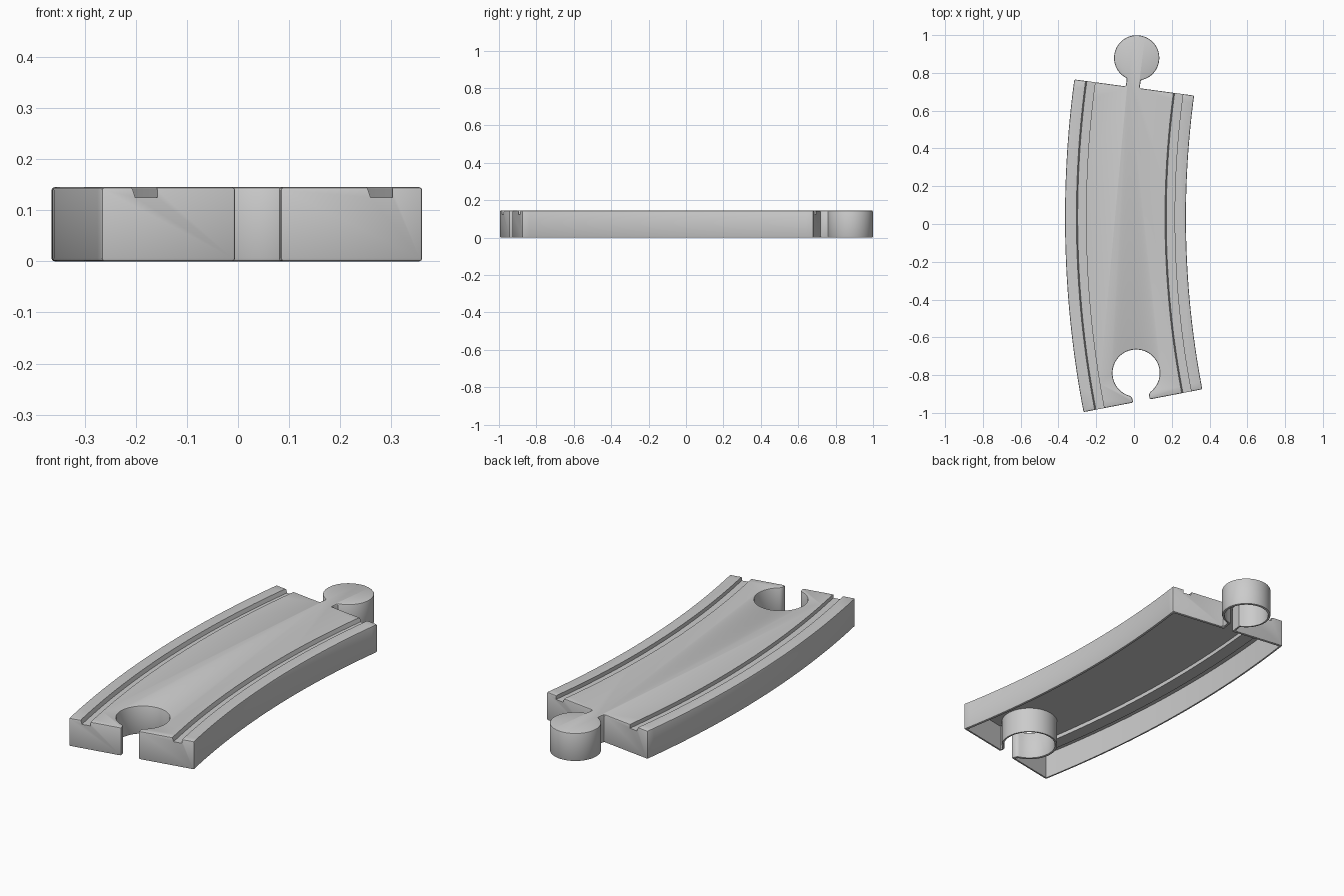
import bpy, bmesh
from math import sin, cos, asin, atan2, sqrt, pi, radians
from mathutils import Vector

if "Cube" in bpy.data.objects:
    bpy.data.objects.remove(bpy.data.objects["Cube"])

CX, CY = 5.1, 0.035                      # centre of the bend
R_IN, R_MID, R_OUT = 4.825, 5.153, 5.465
A0, A1 = radians(-10.87), radians(7.68)  # end angles
H, WALL = 0.145, 0.012


def polar(r, a):
    return Vector((CX - r * cos(a), CY + r * sin(a)))


def arc(r, a, b, n):
    return [polar(r, a + (b - a) * i / n) for i in range(n + 1)]


def end_frame(a, sign, pts):
    # local (outward, rightward) points to plan coordinates
    o = polar(R_MID, a)
    t = Vector((sin(a), cos(a))) * sign
    w = Vector((cos(a), -sin(a)))
    return [o + t * u + w * v for u, v in pts]


def inset(pts, d):
    # mitred inward offset of a counter-clockwise outline
    out = []
    for i, p in enumerate(pts):
        e1 = (p - pts[i - 1]).normalized()
        e2 = (pts[(i + 1) % len(pts)] - p).normalized()
        n1, n2 = Vector((-e1.y, e1.x)), Vector((-e2.y, e2.x))
        out.append(p + (n1 + n2) * (d / (1 + n1.dot(n2))))
    return out


def loft(name, rings, closed):
    # joins equal rings of points with quads and closes both ends
    bm = bmesh.new()
    vs = [[bm.verts.new(p) for p in ring] for ring in rings]
    n = len(vs[0])
    for a, b in zip(vs, vs[1:]):
        for i in range(n):
            j = (i + 1) % n
            bm.faces.new((a[i], a[j], b[j], b[i]))
    bm.faces.new(vs[0][::-1])
    bm.faces.new(vs[-1])
    bmesh.ops.recalc_face_normals(bm, faces=bm.faces)
    me = bpy.data.meshes.new(name)
    bm.to_mesh(me)
    bm.free()
    ob = bpy.data.objects.new(name, me)
    bpy.context.collection.objects.link(ob)
    return ob


def prism(name, pts, z0, z1):
    return loft(name, [[(p.x, p.y, z) for p in pts] for z in (z0, z1)], True)


def groove(name, r0, r1, grow):
    # swept groove cutter with one slightly sloping wall
    r0, r1, zb = r0 - grow, r1 + grow, 0.125 - grow
    prof = [(r0, zb), (r1 - 0.007, zb), (r1, zb + 0.02), (r1, 0.2), (r0, 0.2)]
    n = 40
    rings = []
    for i in range(n + 1):
        a = A0 - 0.01 + (A1 - A0 + 0.02) * i / n
        rings.append([(*polar(r, a), z) for r, z in prof])
    return loft(name, rings, True)


def apply(ob, mod):
    bpy.context.view_layer.objects.active = ob
    bpy.ops.object.modifier_apply(modifier=mod.name)


def cut(ob, tool):
    m = ob.modifiers.new("cut", 'BOOLEAN')
    m.operation, m.solver, m.object = 'DIFFERENCE', 'EXACT', tool
    apply(ob, m)
    bpy.data.objects.remove(tool)


# round peg on its neck
PEG, NECK, PEG_U = 0.12, 0.037, 0.157
f0 = asin(NECK / PEG)
peg = [(0, NECK)]
for i in range(45):
    f = f0 + (2 * pi - 2 * f0) * i / 44
    peg.append((PEG_U - PEG * cos(f), PEG * sin(f)))
peg.append((0, -NECK))

# socket: slot, rounded lip, half circle, then mirrored
HOLE, SLOT, LIP, HOLE_U = 0.125, 0.045, 0.025, -0.15
cv = SLOT + LIP
cu = sqrt((HOLE + LIP) ** 2 - cv ** 2)
th = atan2(cv, cu)
half = [(0, -SLOT)]
for i in range(6):
    f = pi / 2 + (pi / 2 - th) * i / 5
    half.append((HOLE_U + cu + LIP * cos(f), -cv + LIP * sin(f)))
for i in range(1, 23):
    f = -th - (pi - th) * i / 22
    half.append((HOLE_U + HOLE * cos(f), HOLE * sin(f)))
socket = half + [(u, -v) for u, v in half[-2::-1]]

outline = (arc(R_IN, A0, A1, 40) + end_frame(A1, 1, peg)
           + arc(R_OUT, A1, A0, 40) + end_frame(A0, -1, socket))

# outer body with softened edges
track = prism("curved_track", outline, 0, H)
bev = track.modifiers.new("soft_edges", 'BEVEL')
bev.width, bev.segments = 0.006, 2
bev.limit_method, bev.angle_limit = 'ANGLE', radians(35)
bev.use_clamp_overlap = False
apply(track, bev)

# hollow underside, following the grooves, then the wheel grooves
GROOVES = [(4.885, 4.936), (5.354, 5.405)]
core = prism("hollow_core", inset(outline, WALL), -0.05, H - WALL)
for r0, r1 in GROOVES:
    cut(core, groove("core_groove", r0, r1, WALL))
    cut(track, groove("wheel_groove", r0, r1, 0))
cut(track, core)

bpy.ops.object.select_all(action='DESELECT')
track.select_set(True)
bpy.context.view_layer.objects.active = track
bpy.ops.object.shade_smooth_by_angle(angle=radians(30))
